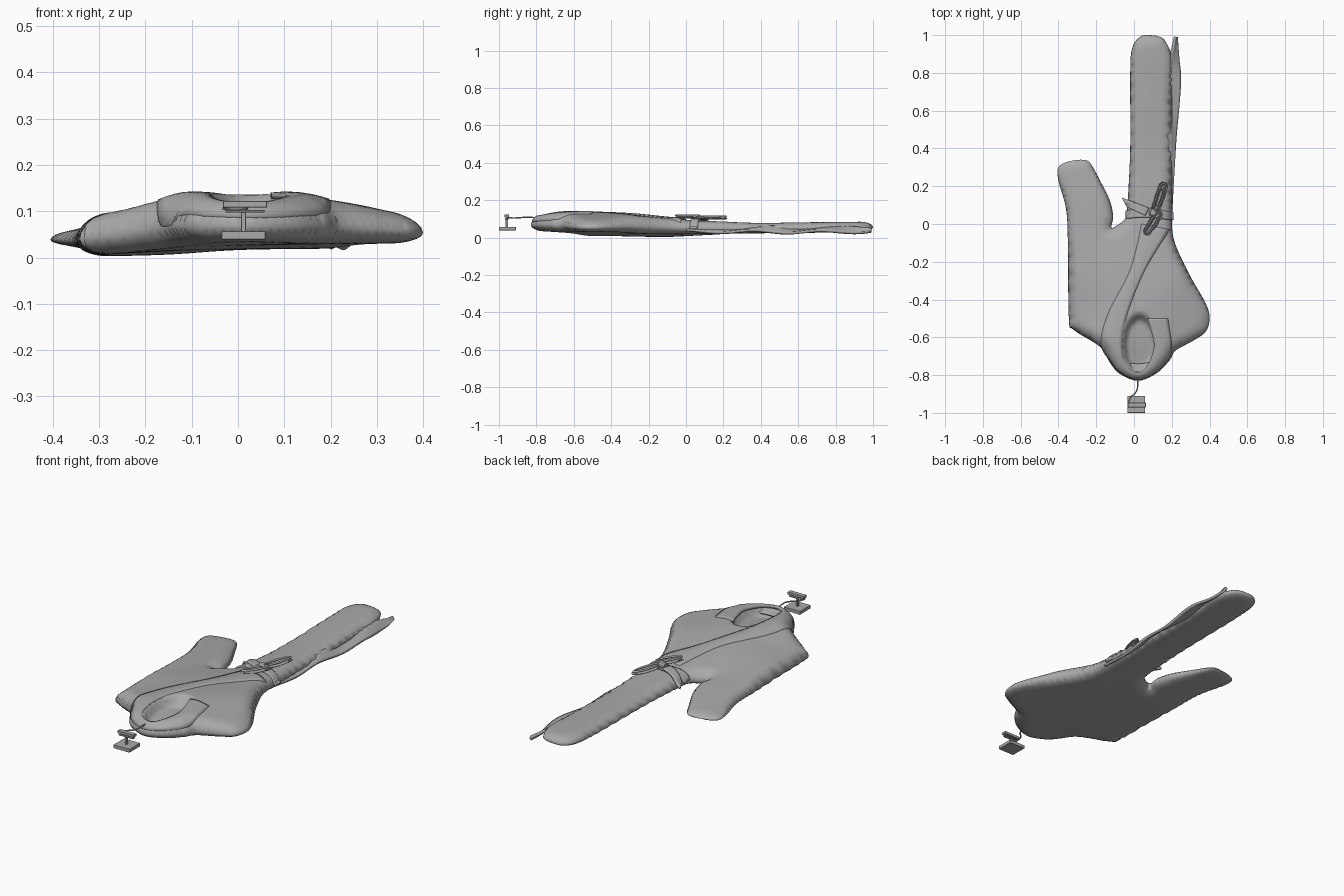
import bpy
import math
from mathutils import Vector
from mathutils.geometry import delaunay_2d_cdt

if "Cube" in bpy.data.objects:
    bpy.data.objects.remove(bpy.data.objects["Cube"], do_unlink=True)

grey = bpy.data.materials.new("plain grey")
grey.use_nodes = True
grey.diffuse_color = (.4, .4, .4, 1)
grey.node_tree.nodes["Principled BSDF"].inputs["Base Color"].default_value = (.4, .4, .4, 1)


def finish(obj, angle=40):
    obj.data.materials.append(grey)
    bpy.ops.object.select_all(action='DESELECT')
    obj.select_set(True)
    bpy.context.view_layer.objects.active = obj
    bpy.ops.object.shade_smooth_by_angle(angle=math.radians(angle))
    return obj


def mesh_object(name, verts, faces):
    mesh = bpy.data.meshes.new(name)
    mesh.from_pydata(verts, [], faces)
    mesh.update()
    obj = bpy.data.objects.new(name, mesh)
    bpy.context.collection.objects.link(obj)
    return obj


def spline(points, steps, closed=False):
    """Smooth path through a few points."""
    pts = [Vector(p) for p in points]
    n = len(pts)
    result = []
    for i in range(n if closed else n - 1):
        if closed:
            a, b, c, d = (pts[(i + k) % n] for k in (-1, 0, 1, 2))
        else:
            a, b, c, d = (pts[min(max(i + k, 0), n - 1)] for k in (-1, 0, 1, 2))
        for s in range(steps):
            t = s / steps
            result.append(b + (c - a) * (t / 2) + (a * 2 - b * 5 + c * 4 - d) * (t * t / 2)
                          + (b * 3 - a - c * 3 + d) * (t ** 3 / 2))
    if not closed:
        result.append(pts[-1])
    return result


# Garment outline: collar, folded arm, skirt, underarm, open sleeve
outline = spline([
    (.02, -.83), (.12, -.79), (.19, -.72), (.22, -.67), (.31, -.62), (.38, -.57),
    (.4, -.5), (.38, -.42), (.3, -.28), (.22, -.11), (.2, 0), (.2, .12), (.2, .4),
    (.2, .7), (.2, .88), (.17, .96), (.14, .99), (.08, 1), (.03, .99), (-.01, .93),
    (-.02, .8), (-.02, .4), (-.035, .1), (-.045, .03), (-.08, 0), (-.12, -.02),
    (-.11, .04), (-.13, .13), (-.18, .23), (-.23, .32), (-.27, .34), (-.35, .33),
    (-.4, .3), (-.4, .23), (-.36, .08), (-.35, -.1), (-.345, -.5), (-.32, -.56),
    (-.18, -.65), (-.13, -.73), (-.08, -.79)], 5, True)
segments = list(zip(outline, outline[1:] + outline[:1]))


def edge_distance(p):
    """Distance to the outline, zero when outside it."""
    inside, best = False, 9
    for a, b in segments:
        if (a.y > p.y) != (b.y > p.y) and p.x < a.x + (p.y - a.y) * (b.x - a.x) / (b.y - a.y):
            inside = not inside
        ab = b - a
        t = min(max((p - a).dot(ab) / ab.length_squared, 0), 1)
        best = min(best, (a + ab * t - p).length_squared)
    return math.sqrt(best) if inside else 0


# Heights of the cloth at a few places: x, y, underside, upper side
heights = [
    (.08, .95, .035, .085), (.08, .7, .025, .082), (.08, .4, .023, .078), (.08, .1, .02, .088),
    (.1, -.15, .018, .105), (.02, -.35, .022, .135), (-.06, -.55, .025, .148), (.15, -.5, .028, .145),
    (.02, -.8, .035, .115), (.27, -.5, .03, .115), (.4, -.5, .032, .065), (-.32, .3, .028, .055),
    (-.25, .1, .012, .075), (-.25, -.13, 0, .085), (-.27, -.45, .004, .085), (-.12, -.3, .012, .115)]


def levels(p):
    low = high = total = 0
    for x, y, bottom, top in heights:
        w = math.exp(-((p.x - x) ** 2 + (p.y - y) ** 2) / .028) + 1e-6
        low, high, total = low + w * bottom, high + w * top, total + w
    return low / total, high / total


def surface(p, distance=None):
    """Underside and upper side with rounded edges."""
    d = edge_distance(p) if distance is None else distance
    low, high = levels(p)
    mid = low + (high - low) * .4
    puff = math.sqrt(1 - (1 - min(d / .07, 1)) ** 2)
    return mid + (low - mid) * puff, mid + (high - mid) * puff


def neck_dip(p):
    r = math.hypot((p.x - .03) / .085, (p.y + .635) / .155)
    t = min(max((1.1 - r) / .35, 0), 1)
    return .055 * t * t * (3 - 2 * t)


# Robe body: padded double sheet filling the outline
points = list(outline)
for offset in (.004, .014):
    for a, b in segments:
        inward = Vector((a.y - b.y, b.x - a.x)).normalized()
        q = (a + b) / 2 + inward * offset
        if edge_distance(q) > offset * .9:
            points.append(q)
step = .018
for row in range(104):
    for col in range(48):
        q = Vector((-.42 + (col + row % 2 / 2) * step, -.85 + row * step))
        if edge_distance(q) > .02:
            points.append(q)
flat, _, tris, *_ = delaunay_2d_cdt(points, [], [list(range(len(outline)))], 1, 1e-6)
verts, faces, upper, lower = [], [], {}, {}
for i in sorted({i for f in tris for i in f}):
    p = flat[i]
    d = edge_distance(p)
    d = d if d > 1e-4 else 0
    low, high = surface(p, d)
    upper[i] = lower[i] = len(verts)
    verts.append((p.x, p.y, high - neck_dip(p) * (d > 0)))
    if d > 0:
        lower[i] = len(verts)
        verts.append((p.x, p.y, low))
for f in tris:
    faces.append([upper[i] for i in f])
    faces.append([lower[i] for i in reversed(f)])
finish(mesh_object("robe_body", verts, faces), 70)


def strip(name, left, right, height, thickness, steps=8, closed=False, columns=6):
    """Cloth band between two paths, laid at the given height."""
    a, b = spline(left, steps, closed), spline(right, steps, closed)
    rows = len(a)
    verts, faces = [], []
    for p, q in zip(a, b):
        for c in range(columns + 1):
            t = c / columns
            m = p.lerp(q, t)
            verts.append((m.x, m.y, height(m, t)))
    w = columns + 1
    for r in range(rows if closed else rows - 1):
        s = (r + 1) % rows
        for c in range(columns):
            faces.append((r * w + c, r * w + c + 1, s * w + c + 1, s * w + c))
    obj = mesh_object(name, verts, faces)
    if obj.data.polygons[0].normal.z < 0:
        obj.data.flip_normals()
    mod = obj.modifiers.new("cloth thickness", 'SOLIDIFY')
    mod.thickness = thickness
    mod.offset = -1
    return finish(obj)


def on_robe(lift, bulge=0):
    return lambda p, t: surface(p)[1] + lift + bulge * math.sin(math.pi * t)


# Collar: front lapel running round the neck to the other lapel
strip("collar",
      [(.04, 0), (-.02, -.24), (-.14, -.48), (-.175, -.64), (-.12, -.735), (-.07, -.79),
       (.02, -.825), (.11, -.79), (.18, -.72), (.2, -.65), (.18, -.5)],
      [(.19, -.03), (.06, -.24), (-.03, -.46), (-.06, -.6), (-.055, -.71), (-.03, -.76),
       (.02, -.785), (.06, -.765), (.09, -.71), (.105, -.63), (.07, -.5)],
      on_robe(.003, .005), .014)

# Inner neck panel across the back of the opening
strip("neck_lining", [(-.06, -.73), (.02, -.74), (.1, -.73)],
      [(-.05, -.77), (.02, -.79), (.08, -.77)], lambda p, t: .09 + .012 * t, .008)

# Loose front edge of the skirt
strip("skirt_flap", [(.17, 0), (.18, .2), (.18, .45), (.18, .65), (.18, .8), (.2, .9), (.225, .99)],
      [(.2, 0), (.21, .2), (.225, .45), (.24, .62), (.25, .77), (.24, .88), (.232, .99)],
      lambda p, t: .058 - .022 * t + .007 * math.sin(p.y * 17 + t * 2), .014)

# Belt with knot, loose end and bow
strip("belt", [(-.045, .03), (.07, .035), (.21, .02)], [(-.045, .07), (.07, .085), (.21, .06)],
      on_robe(.01), .014)
strip("belt_end", [(.06, .045), (-.04, .09)], [(.08, .085), (-.065, .14)], on_robe(.018), .012)


def bow_loop(name, x, y, length, width, degrees, z):
    c, s = math.cos(math.radians(degrees)), math.sin(math.radians(degrees))

    def oval(a, b):
        ring = [(a * math.cos(k * math.pi / 6), b * math.sin(k * math.pi / 6)) for k in range(12)]
        return [(x + u * c - v * s, y + u * s + v * c) for u, v in ring]
    strip(name, oval(length / 2, width / 2), oval(length / 2 - .015, width / 5),
          lambda p, t: z + .006 * math.sin(math.pi * t), .022, 3, True, 4)


bow_loop("upper_bow_loop", .135, .14, .17, .045, 72, .113)
bow_loop("lower_bow_loop", .1, .005, .15, .045, 58, .118)


def block(name, center, size, bevel=.001):
    bpy.ops.mesh.primitive_cube_add(size=1, location=center)
    obj = bpy.context.object
    obj.name = name
    obj.scale = size
    bpy.ops.object.transform_apply(location=False, rotation=False, scale=True)
    mod = obj.modifiers.new("edge", 'BEVEL')
    mod.width = bevel
    finish(obj, 30)


block("belt_knot", (.1, .06, .108), (.04, .04, .03), .008)

# Wall hook
block("hook_base", (.012, -.955, .048), (.095, .09, .018))
block("hook_post", (.012, -.958, .08), (.01, .012, .05))
block("hook_lower_plate", (.015, -.958, .1), (.085, .02, .005))
block("hook_top_bar", (.015, -.958, .115), (.095, .025, .014))

# Hanging cord from collar to hook
curve = bpy.data.curves.new("hanging_cord", 'CURVE')
curve.dimensions = '3D'
curve.bevel_depth = .0035
path = spline([(-.03, -.955, .106), (-.02, -.92, .105), (.01, -.89, .106),
               (.02, -.85, .109), (.015, -.78, .105)], 5)
line = curve.splines.new('POLY')
line.points.add(len(path) - 1)
for point, p in zip(line.points, path):
    point.co = (*p, 1)
curve.materials.append(grey)
bpy.context.collection.objects.link(bpy.data.objects.new("hanging_cord", curve))
